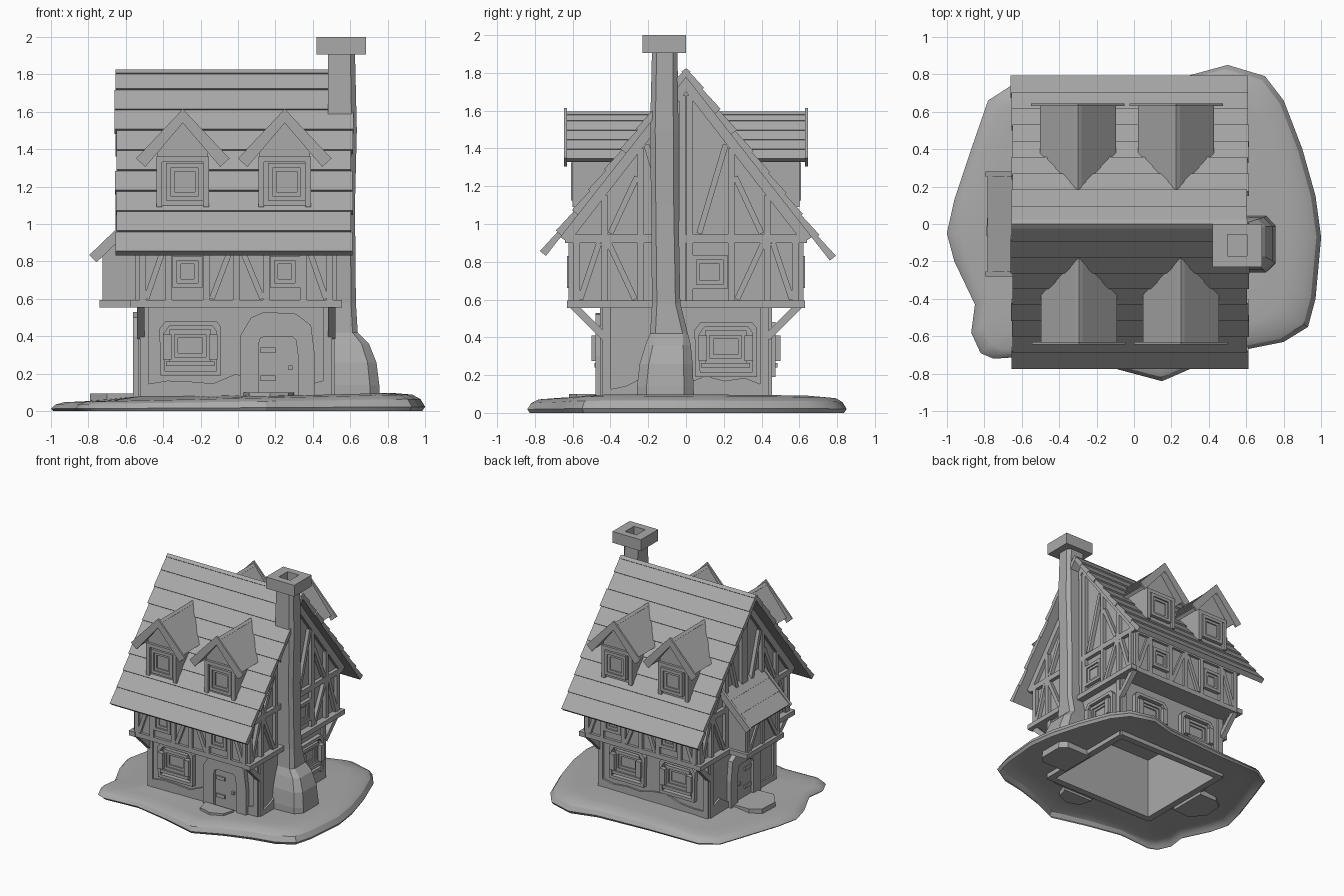
import bpy
import bmesh
import random
from mathutils import Vector

random.seed(4)
if "Cube" in bpy.data.objects:
    bpy.data.objects.remove(bpy.data.objects["Cube"], do_unlink=True)

clay = bpy.data.materials.new("plain_grey")
clay.use_nodes = True
clay.diffuse_color = (0.4, 0.4, 0.4, 1)
clay.node_tree.nodes["Principled BSDF"].inputs["Base Color"].default_value = clay.diffuse_color


def finish(name, bm):
    bmesh.ops.recalc_face_normals(bm, faces=bm.faces)
    mesh = bpy.data.meshes.new(name)
    bm.to_mesh(mesh)
    bm.free()
    mesh.materials.append(clay)
    obj = bpy.data.objects.new(name, mesh)
    bpy.context.collection.objects.link(obj)
    return obj


def face(axis, sign, offset):
    """Map (along wall, outward depth, height) to model space."""
    if axis == "y":
        return lambda u, d, z: Vector((u, offset + sign * d, z))
    return lambda u, d, z: Vector((offset + sign * d, u, z))


def plan(u, d, z):
    """Map an outline drawn on the ground, extruded upward."""
    return Vector((u, z, d))


def plates(name, wall, polys, d0, d1, jitter=0.0):
    """Extrude flat outlines on a wall from depth d0 to d1."""
    bm = bmesh.new()
    for poly in polys:
        a = d0 + random.uniform(-jitter, jitter)
        b = d1 + random.uniform(-jitter, jitter)
        low = [bm.verts.new(wall(u, a, z)) for u, z in poly]
        high = [bm.verts.new(wall(u, b, z)) for u, z in poly]
        bm.faces.new(low)
        bm.faces.new(high)
        for i in range(len(poly)):
            j = (i + 1) % len(poly)
            bm.faces.new((low[i], low[j], high[j], high[i]))
    return finish(name, bm)


def rect(u0, u1, z0, z1):
    return [(u0, z0), (u1, z0), (u1, z1), (u0, z1)]


def ring(outer, inner):
    n = len(outer)
    return [[outer[i], outer[(i + 1) % n], inner[(i + 1) % n], inner[i]] for i in range(n)]


def bar(u0, z0, u1, z1, w=0.035):
    p, q = Vector((u0, z0)), Vector((u1, z1))
    side = (q - p).orthogonal().normalized() * w / 2
    return [tuple(v) for v in (p + side, q + side, q - side, p - side)]


def shingles(p, q, rows, thick, lift):
    """Overlapping board rows running down from p to q."""
    p, q = Vector(p), Vector(q)
    n = (q - p).orthogonal().normalized()
    n = n if n.y > 0 else -n
    out = []
    for i in range(rows):
        a, b = p.lerp(q, i / rows), p.lerp(q, (i + 1) / rows)
        out.append([tuple(v) for v in (a - n * thick, a, b + n * lift, b - n * thick)])
    return out


def window(name, wall, u, z, w, h):
    def r(k):
        return rect(u - w / 2 + k, u + w / 2 - k, z - h / 2 + k, z + h / 2 - k)
    plates(name + "_frame", wall, ring(r(0), r(0.025)), 0, 0.03)
    plates(name + "_sash", wall, ring(r(0.025), r(0.045)), 0, 0.018)
    plates(name + "_pane", wall, [r(0.045)], 0, 0.008)


def shuttered_window(name, wall, u):
    def arch(w, b, t):
        return [(u - w * 0.96, b), (u + w, b), (u + w, t - 0.03), (u + w * 0.85, t),
                (u - w * 0.8, t), (u - w, t - 0.04)]
    plates(name + "_surround", wall, ring(arch(0.165, 0.19, 0.48), arch(0.14, 0.215, 0.455)), 0, 0.035)
    plates(name + "_sill", wall, [rect(u - 0.13, u + 0.13, 0.24, 0.265)], 0, 0.045)
    window(name, wall, u, 0.35, 0.22, 0.17)
    for s in (-1, 1):
        a = sorted((u + s * 0.10, u + s * 0.145))
        plates(name + "_shutter", wall, [rect(a[0], a[1], 0.275, 0.41)], 0.02, 0.06)


def door(name, wall, u):
    outer = [(-.2, .06), (-.2, .4), (-.14, .5), (-.07, .53), (.1, .52), (.18, .46), (.2, .3), (.2, .06)]
    inner = [(-.1, .06), (-.1, .36), (-.09, .39), (-.06, .4), (.08, .4), (.1, .38), (.11, .3), (.11, .06)]
    shift = [[(u + a, z) for a, z in s] for s in (outer, inner)]
    plates(name + "_stone_arch", wall, ring(*shift), -0.01, 0.04)
    plates(name + "_panel", wall, [rect(u - 0.1, u + 0.11, 0.06, 0.4)], 0, 0.015)
    plates(name + "_hinges", wall, [rect(u - 0.09, u - 0.01, z, z + 0.03) for z in (0.16, 0.31)], 0, 0.025)
    plates(name + "_knob", wall, [rect(u + 0.06, u + 0.08, 0.22, 0.245)], 0, 0.035)


# Ground mound: an open shell with an opening under the house
outline = [(-1, -.05), (-.96, .13), (-.87, .4), (-.78, .66), (-.64, .75), (-.2, .76), (.28, .79),
           (.5, .85), (.7, .79), (.8, .66), (.9, .4), (.97, .15), (1, -.07), (.97, -.4), (.93, -.55),
           (.8, -.63), (.6, -.67), (.38, -.74), (.15, -.84), (-.15, -.76), (-.45, -.7),
           (-.75, -.72), (-.82, -.69), (-.87, -.58), (-.85, -.43), (-.96, -.2)]
bm = bmesh.new()
loops = [[bm.verts.new((x * s, y * s, z * (1 + 0.3 * x) if z else 0)) for x, y in outline]
         for s, z in ((0.985, 0), (1, 0.018), (0.975, 0.05), (0.93, 0.068), (0.82, 0.075))]
opening = []
for x, y in outline:
    s = min(0.49 / abs(x), 0.41 / abs(y))
    opening.append(bm.verts.new((x * s, y * s, 0.085)))
loops.append(opening)
for lower, upper in zip(loops, loops[1:]):
    for i in range(len(outline)):
        j = (i + 1) % len(outline)
        bm.faces.new((lower[i], lower[j], upper[j], upper[i]))
ground = finish("ground_mound", bm)
bpy.context.view_layer.objects.active = ground
ground.select_set(True)
bpy.ops.object.shade_smooth_by_angle()

# Walls
low = {"front": face("y", -1, -0.44), "back": face("y", 1, 0.44),
       "right": face("x", 1, 0.5), "left": face("x", -1, -0.52)}
high = {"front": face("y", -1, -0.6), "back": face("y", 1, 0.6),
        "right": low["right"], "left": low["left"]}
plates("ground_floor_walls", plan, ring(rect(-0.52, 0.5, -0.44, 0.44), rect(-0.48, 0.46, -0.4, 0.4)), 0.05, 0.57)
gable = [(-0.6, 0.56), (0.6, 0.56), (0.6, 1.01), (0, 1.78), (-0.6, 1.01)]
plates("upper_storey", high["right"], [gable], -1.02, 0)

# Main roof boards
for side, y, z in (("front", -0.765, 0.85), ("back", 0.785, 0.825)):
    plates(side + "_roof_boards", high["right"], shingles((0, 1.825), (y, z), 9, 0.03, 0.011), -1.155, 0.11, 0.008)

# Ground floor timbers and rough stone footing
for key, wall in low.items():
    ends = (-0.5, 0.48) if key in ("front", "back") else (-0.42, 0.415)
    plates(key + "_corner_posts", wall, [bar(u, 0.05, u, 0.56, 0.045) for u in ends], -0.02, 0.015)
    n = 8
    us = [ends[0] + (ends[1] - ends[0]) * i / n for i in range(n + 1)]
    top = [(u, random.uniform(0.12, 0.2)) for u in us]
    plates(key + "_footing", wall, [[(us[0], 0.05), (us[-1], 0.05)] + top[::-1]], 0, 0.015)
shuttered_window("front_window", low["front"], -0.255)
shuttered_window("right_window", low["right"], 0.21)
for u in (-0.25, 0.22):
    shuttered_window("back_window", low["back"], u)
door("front_door", low["front"], 0.21)
door("left_door", low["left"], 0)
plates("front_step", plan, [[(.03, -.48), (.06, -.59), (.17, -.62), (.27, -.58), (.3, -.48)]], 0.04, 0.1)
plates("left_step", plan, [[(-.54, -.16), (-.7, -.17), (-.79, -.06), (-.78, .1), (-.7, .16), (-.54, .16)]], 0.03, 0.095)

# Upper timbers on the long walls
for key in ("front", "back"):
    wall = high[key]
    timbers = [rect(-0.56, 0.55, 0.555, 0.595), rect(-0.53, 0.51, 0.9, 0.945)]
    timbers += [bar(u, 0.59, u, 0.91) for u in (-0.51, -0.37, -0.17, -0.01, 0.15, 0.35, 0.49)]
    timbers += [bar(a, 0.6, b, 0.89, 0.03) for a, b in ((-.49, -.39), (-.14, -.03), (.13, .01), (.47, .37))]
    plates(key + "_upper_timbers", wall, timbers, 0, 0.022)
    for u in (-0.27, 0.25):
        window(key + "_upper_window", wall, u, 0.745, 0.16, 0.17)

# Gable timbers and overhang braces
for key in ("right", "left"):
    wall = high[key]
    plates(key + "_gable_sill", wall, [rect(-0.63, 0.63, 0.555, 0.595)], 0, 0.055)
    timbers = [rect(-0.64, 0.64, 0.9, 0.945)]
    for s in (-1, 1):
        timbers += [bar(s * u, 0.59, s * u, z) for u, z in ((.58, .93), (.43, 1.15), (.24, 1.4), (.02, 1.68))]
        timbers += [bar(s * a, b, s * c, d, 0.03) for a, b, c, d in
                    ((.56, .6, .46, .9), (.27, .6, .41, .9), (.4, .95, .26, 1.25), (.07, .95, .21, 1.42))]
        timbers.append([(0, 1.78), (0, 1.7), (s * 0.62, 0.9), (s * 0.665, 0.93)])
    plates(key + "_gable_timbers", wall, timbers, 0, 0.03)
    braces = [bar(s * 0.43, 0.4, s * 0.6, 0.57, 0.04) for s in (-1, 1)]
    plates(key + "_overhang_braces", wall, braces, -0.02, 0.02)
window("right_upper_window", high["right"], 0.125, 0.745, 0.19, 0.18)

# Dormers
for key, centres in (("front", (-0.295, 0.25)), ("back", (-0.30, 0.225))):
    wall = high[key]
    recess = face("y", -1, -0.58) if key == "front" else face("y", 1, 0.58)
    for c in centres:
        body = [(c - .135, 1.09), (c + .135, 1.09), (c + .135, 1.39), (c, 1.555), (c - .135, 1.39)]
        plates("dormer_walls", wall, [body], -0.4, -0.02)
        window("dormer_window", recess, c + 0.01, 1.225, 0.2, 0.2)
        plates("dormer_posts", wall, [rect(c + a, c + a + 0.03, 1.09, 1.36) for a in (-0.14, 0.11)]
               + [rect(c - 0.14, c + 0.14, 1.33, 1.36)], -0.03, 0.0)
        for s in (-1, 1):
            plates("dormer_roof", wall, shingles((c, 1.595), (c + s * 0.2, 1.345), 5, 0.025, 0.004), -0.42, 0.035)
        plates("dormer_bargeboards", wall, [[(c, 1.615), (c + s * 0.25, 1.35), (c + s * 0.2, 1.305),
                                             (c, 1.54)] for s in (-1, 1)], 0.03, 0.045)

# Side bay with lean-to roof
middle = face("y", -1, 0)
bay = face("x", -1, -0.71)
plates("bay_walls", middle, [[(-.71, .56), (-.71, .86), (-.52, 1.03), (-.52, .56)]], -0.22, 0.22)
plates("bay_roof", middle, shingles((-0.5, 1.1), (-0.78, 0.835), 3, 0.035, 0.006), -0.265, 0.265)
plates("bay_bargeboards", middle, [bar(-0.5, 1.08, -0.775, 0.815, 0.055)], -0.28, -0.255)
plates("bay_bargeboards", middle, [bar(-0.5, 1.08, -0.775, 0.815, 0.055)], 0.255, 0.28)
plates("bay_base_beam", middle, [rect(-0.74, -0.5, 0.555, 0.595)], -0.245, 0.245)
plates("bay_timbers", bay, [bar(u, 0.58, u, 0.86) for u in (-0.2, 0, 0.2)]
       + [bar(s * 0.18, 0.6, s * 0.03, 0.85, 0.03) for s in (-1, 1)], 0, 0.015)

# Chimney
bm = bmesh.new()
rows = []
for z, x1, y0, y1 in ((.04, .76, -.26, .045), (.14, .755, -.26, .04), (.26, .74, -.245, .035), (.36, .7, -.215, .025),
                      (.42, .64, -.19, .01), (.58, .63, -.18, -.03), (1.1, .625, -.185, -.04),
                      (1.5, .635, -.19, -.04), (1.92, .625, -.18, -.045)):
    k, x0 = (x1 - 0.5) * 0.2, 0.48
    rows.append([bm.verts.new((x, y, z)) for x, y in
                 ((x0, y0), (x1 - k, y0), (x1, y0 + k), (x1, y1 - k), (x1 - k, y1), (x0, y1))])
for a, b in zip(rows, rows[1:]):
    for i in range(6):
        bm.faces.new((a[i], a[(i + 1) % 6], b[(i + 1) % 6], b[i]))
bm.faces.new(rows[0])
bm.faces.new(rows[-1])
finish("chimney_stack", bm)
plates("chimney_cap", plan, ring(rect(0.42, 0.685, -0.23, 0), rect(0.5, 0.605, -0.17, -0.055)), 1.905, 2)
